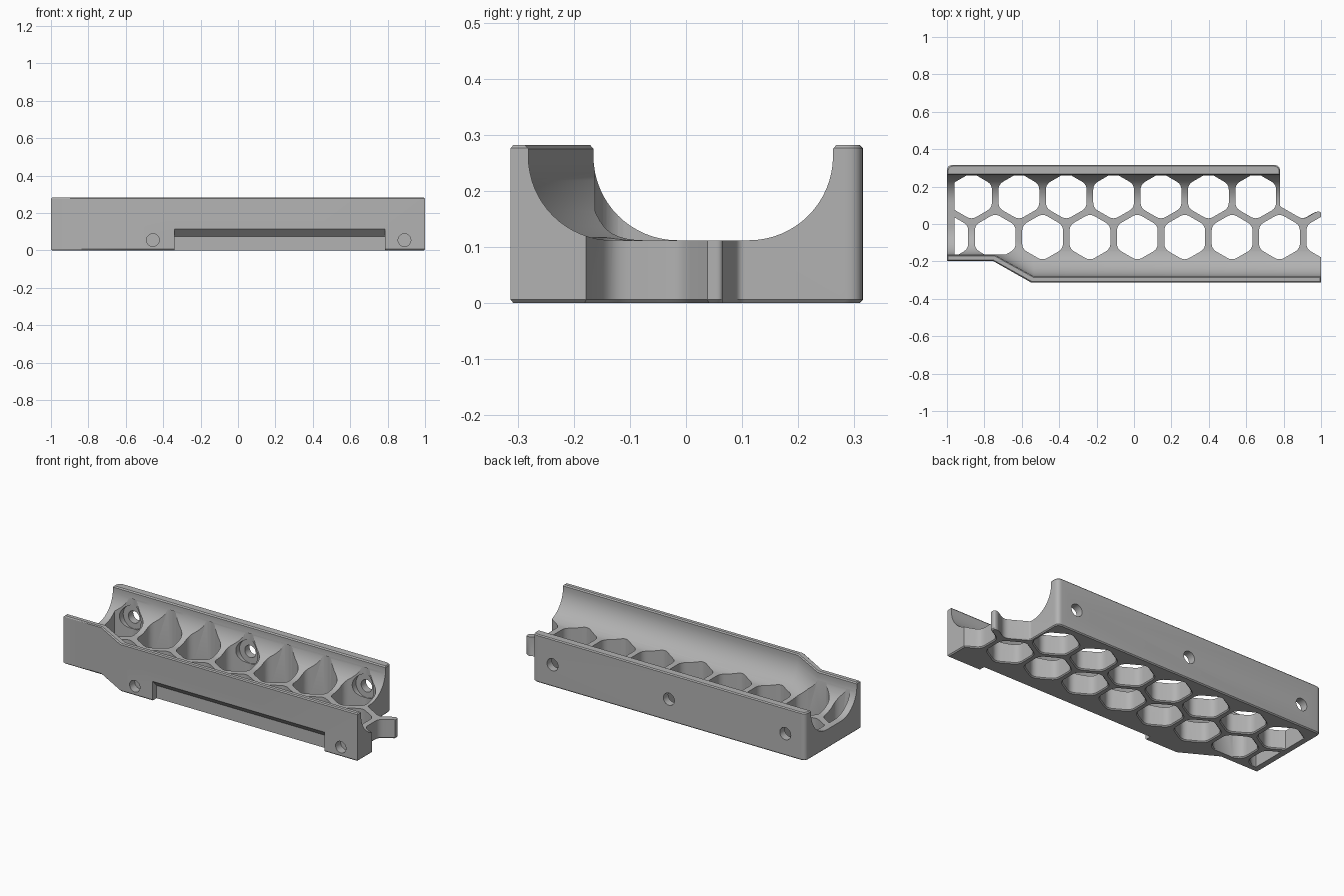
import bpy, bmesh, math
from mathutils import Vector, Matrix

cube = bpy.data.objects.get("Cube")
if cube:
    bpy.data.objects.remove(cube, do_unlink=True)

HEIGHT, FLOOR = 0.282, 0.112
PITCH = 0.2533
BACK_ROW, FRONT_ROW = 0.149, -0.07


def rounded(corners, steps=6):
    """Polygon of (x, y, cut) corners, each softened by a small curve."""
    pts = []
    n = len(corners)
    for i, (x, y, cut) in enumerate(corners):
        p = Vector((x, y))
        if cut == 0:
            pts.append(p)
            continue
        a = p + (Vector(corners[i - 1][:2]) - p).normalized() * cut
        b = p + (Vector(corners[(i + 1) % n][:2]) - p).normalized() * cut
        for k in range(steps + 1):
            t = k / steps
            pts.append(a * (1 - t) ** 2 + p * 2 * t * (1 - t) + b * t * t)
    return pts


def face_outward(bm):
    bmesh.ops.recalc_face_normals(bm, faces=bm.faces[:])
    if bm.calc_volume(signed=True) < 0:
        bmesh.ops.reverse_faces(bm, faces=bm.faces[:])


def loft(bm, rings):
    """Closed skin through rings of equal length."""
    rows = [[bm.verts.new(p) for p in ring] for ring in rings]
    for lo, hi in zip(rows, rows[1:]):
        for i in range(len(lo)):
            bm.faces.new((lo[i - 1], lo[i], hi[i], hi[i - 1]))
    bm.faces.new(rows[0])
    bm.faces.new(rows[-1])


def rod(bm, x, z, radius, y0, y1):
    """Cylinder lying along y."""
    place = Matrix.Translation((x, (y0 + y1) / 2, z)) @ Matrix.Rotation(math.pi / 2, 4, 'X')
    bmesh.ops.create_cone(bm, cap_ends=True, segments=32, radius1=radius,
                          radius2=radius, depth=y1 - y0, matrix=place)


def make(name, bm):
    face_outward(bm)
    mesh = bpy.data.meshes.new(name)
    bm.to_mesh(mesh)
    bm.free()
    obj = bpy.data.objects.new(name, mesh)
    bpy.context.scene.collection.objects.link(obj)
    return obj


def volume(mesh):
    bm = bmesh.new()
    bm.from_mesh(mesh)
    size = bm.calc_volume(signed=True)
    bm.free()
    return size


def carve(target, cutter):
    """Subtract the cutter for good with the first solver that gives a sound solid."""
    before = volume(target.data)
    for solver in ('EXACT', 'MANIFOLD', 'FLOAT'):
        mod = target.modifiers.new("cut", 'BOOLEAN')
        mod.operation, mod.solver, mod.object = 'DIFFERENCE', solver, cutter
        bpy.context.view_layer.update()
        graph = bpy.context.evaluated_depsgraph_get()
        mesh = bpy.data.meshes.new_from_object(target.evaluated_get(graph))
        target.modifiers.clear()
        if before * 0.2 < volume(mesh) < before * 0.99999:
            target.data = mesh
            break
        bpy.data.meshes.remove(mesh)
    bpy.data.objects.remove(cutter, do_unlink=True)


# Solid body with stepped front, honeycomb tab on the end and chamfered rims
outline = rounded([(-1, -0.197, 0), (-0.755, -0.197, 0), (-0.55, -0.313, 0),
                   (1, -0.313, 0), (1, 0.066, 0.012), (0.975, 0.066, 0.01),
                   (0.904, 0.024, 0.03), (0.78, 0.095, 0.01),
                   (0.78, 0.315, 0.03), (-1, 0.315, 0.03)])
bm = bmesh.new()
loft(bm, [[(p.x * s, p.y * (1 - 3 * (1 - s)), z) for p in outline]
          for z, s in ((0, 0.994), (0.006, 1), (HEIGHT - 0.006, 1), (HEIGHT, 0.994))])
body = make("honeycomb_tray", bm)


# Rounded trough whose front side follows the step
def trough_section(x, front, back=0.262, r=0.15, steps=16):
    top = FLOOR + r
    ring = [(x, front - 0.006, 0.4), (x, front - 0.006, HEIGHT), (x, front, HEIGHT - 0.007)]
    arc = [math.pi / 2 * k / steps for k in range(steps + 1)]
    ring += [(x, front + r - r * math.cos(a), top - r * math.sin(a)) for a in arc]
    ring += [(x, back - r + r * math.cos(a), top - r * math.sin(a)) for a in reversed(arc)]
    ring += [(x, back, HEIGHT - 0.007), (x, back + 0.006, HEIGHT), (x, back + 0.006, 0.4)]
    return ring


bm = bmesh.new()
loft(bm, [trough_section(x, f) for x, f in
          ((-1.1, -0.165), (-0.745, -0.165), (-0.535, -0.281), (1.1, -0.281))])
carve(body, make("trough_cutter", bm))

# Two staggered rows of rounded hexagonal holes, flared at the underside
hexagon = rounded([(0.126 * math.sin(math.pi / 3 * i),
                    0.126 * math.cos(math.pi / 3 * i), 0.03) for i in range(6)])
bm = bmesh.new()
for row, first, count in ((BACK_ROW, 0.651, 7), (FRONT_ROW, 1.031, 9)):
    for k in range(count):
        cx = first - PITCH * k
        cell = bmesh.new()
        loft(cell, [[(cx + p.x * s, row + p.y * s, z) for p in hexagon]
                    for z, s in ((-0.02, 1.05), (0, 1.05), (0.006, 1), (0.24, 1))])
        # Keep the end wall and the narrow front wall whole
        planes = []
        if cx < -0.8:
            planes.append(((-0.96, 0, 0), (-1, 0, 0)))
        if cx < -0.7:
            planes.append(((0, -0.162, 0), (0, -1, 0)))
        for co, no in planes:
            bmesh.ops.bisect_plane(cell, geom=cell.verts[:] + cell.edges[:] + cell.faces[:],
                                   plane_co=co, plane_no=no, clear_outer=True)
            rim = [e for e in cell.edges if e.is_boundary]
            if rim:
                bmesh.ops.holes_fill(cell, edges=rim, sides=0)
        face_outward(cell)
        piece = bpy.data.meshes.new("cell")
        cell.to_mesh(piece)
        cell.free()
        bm.from_mesh(piece)
        bpy.data.meshes.remove(piece)
carve(body, make("hexagon_cutter", bm))

# Back screw holes with a wider seat on the inside
for radius, y0, y1 in ((0.07, 0.13, 0.27), (0.036, 0.2, 0.4)):
    bm = bmesh.new()
    for k in (0, 3, 6):
        rod(bm, 0.651 - PITCH * k, 0.13, radius, y0, y1)
    carve(body, make("screw_cutter", bm))

# Front blind holes and the long recess with a sloped upper face
bm = bmesh.new()
for x in (-0.455, 0.89):
    rod(bm, x, 0.055, 0.034, -0.4, -0.265)
profile = [(-0.4, -0.05), (-0.273, -0.05), (-0.273, 0.075), (-0.313, 0.115), (-0.4, 0.115)]
loft(bm, [[(x, y, z) for y, z in profile] for x in (-0.34, 0.785)])
carve(body, make("front_cutter", bm))

# Single grey plastic
grey = bpy.data.materials.new("grey_plastic")
grey.use_nodes = True
colour = (0.45, 0.45, 0.45, 1)
grey.diffuse_color = colour
grey.node_tree.nodes["Principled BSDF"].inputs["Base Color"].default_value = colour
body.data.materials.clear()
body.data.materials.append(grey)
for face in body.data.polygons:
    face.material_index = 0

bpy.ops.object.select_all(action='DESELECT')
body.select_set(True)
bpy.context.view_layer.objects.active = body
bpy.ops.object.shade_smooth_by_angle(angle=math.radians(30))
